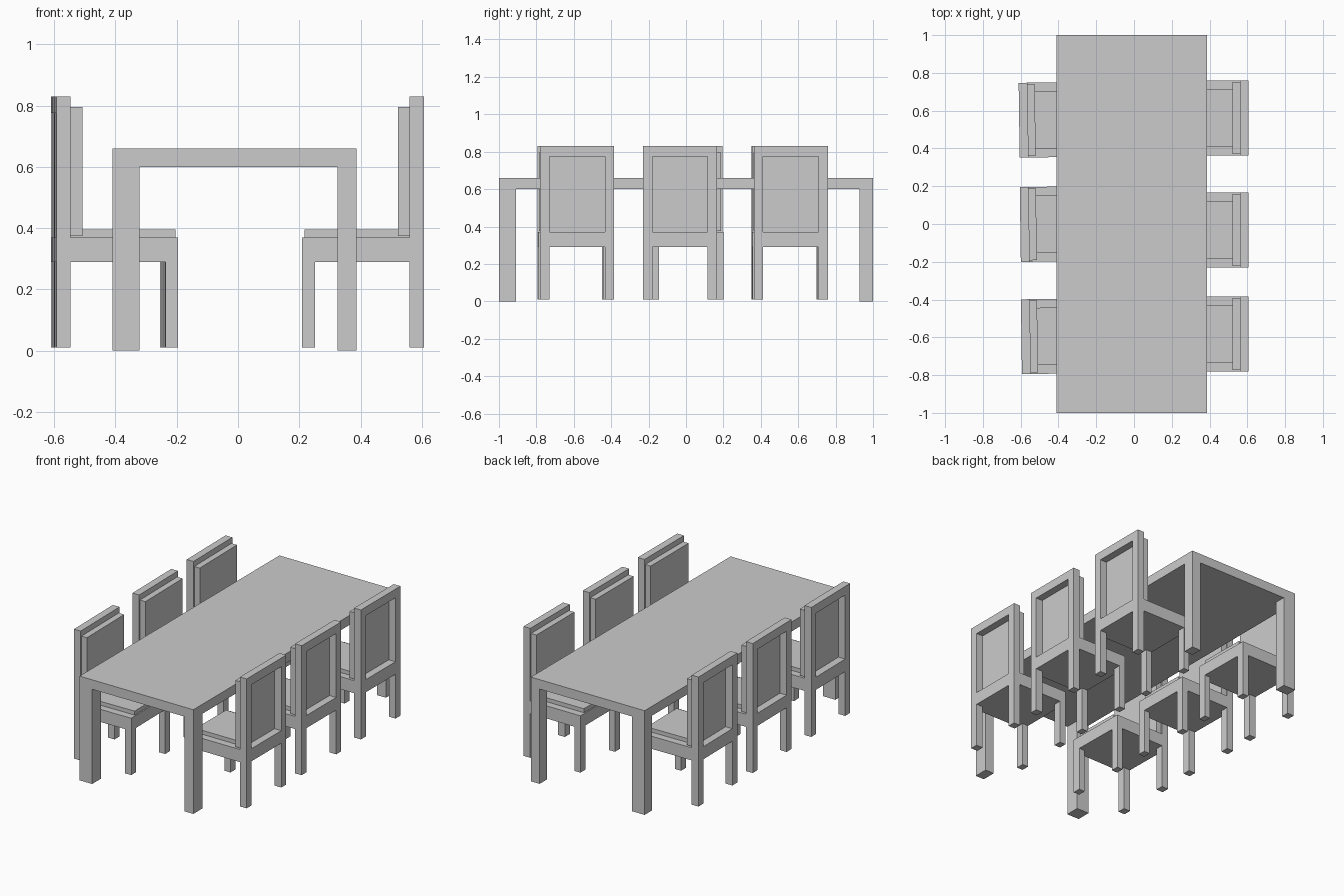
import bpy, bmesh
from math import radians
from mathutils import Matrix, Vector

if "Cube" in bpy.data.objects:
    bpy.data.objects.remove(bpy.data.objects["Cube"])


def boxes(name, spans, mat=None):
    """One object from boxes given as (x0, x1, y0, y1, z0, z1)."""
    bm = bmesh.new()
    for x0, x1, y0, y1, z0, z1 in spans:
        size = Matrix.Diagonal((x1 - x0, y1 - y0, z1 - z0, 1))
        mid = Matrix.Translation(((x0 + x1) / 2, (y0 + y1) / 2, (z0 + z1) / 2))
        bmesh.ops.create_cube(bm, size=1, matrix=mid @ size)
    if mat:
        bm.transform(mat)
    me = bpy.data.meshes.new(name)
    bm.to_mesh(me)
    bm.free()
    ob = bpy.data.objects.new(name, me)
    bpy.context.collection.objects.link(ob)
    return ob


def chair(tag, x, y, angle):
    # local frame: centre at origin, backrest towards +x
    m = Matrix.Translation((x, y, 0)) @ Matrix.Rotation(radians(angle), 4, 'Z')
    h, d, post = 0.198, 0.199, 0.05
    sides = [(-h, -h + post), (h - post, h)]
    # four legs
    boxes(tag + "_front_legs", [(-d, -d + 0.042, a, b, 0.01, 0.29) for a, b in sides], m)
    boxes(tag + "_rear_legs", [(d - 0.047, d, a, b, 0.01, 0.29) for a, b in sides], m)
    # seat and cushion
    boxes(tag + "_seat", [(-d, d, -h, h, 0.29, 0.37)], m)
    boxes(tag + "_seat_cushion", [(-d + 0.008, d - 0.047, -0.152, 0.152, 0.37, 0.395)], m)
    # open back frame with a pad mounted on its inner side
    boxes(tag + "_back_frame",
          [(d - 0.047, d, a, b, 0.37, 0.83) for a, b in sides]
          + [(d - 0.047, d, -h + post, h - post, 0.775, 0.83)], m)
    boxes(tag + "_back_pad", [(d - 0.085, d - 0.047, -0.19, 0.19, 0.375, 0.795)], m)


# table
boxes("table_top", [(-0.41, 0.387, -1, 1, 0.60, 0.66)])
boxes("table_legs", [(x0, x1, y0, y1, 0, 0.60)
                     for x0, x1 in ((-0.41, -0.322), (0.325, 0.387))
                     for y0, y1 in ((-1, -0.909), (0.927, 1))])

# chairs along both long sides; the left row is turned very slightly
for i, y in enumerate((-0.582, -0.032, 0.561)):
    chair(f"right_chair_{i + 1}", 0.408, y, 0)
for i, (x, y) in enumerate(((-0.397, -0.594), (-0.403, 0.0), (-0.409, 0.552))):
    chair(f"left_chair_{i + 1}", x, y, 180.8)
